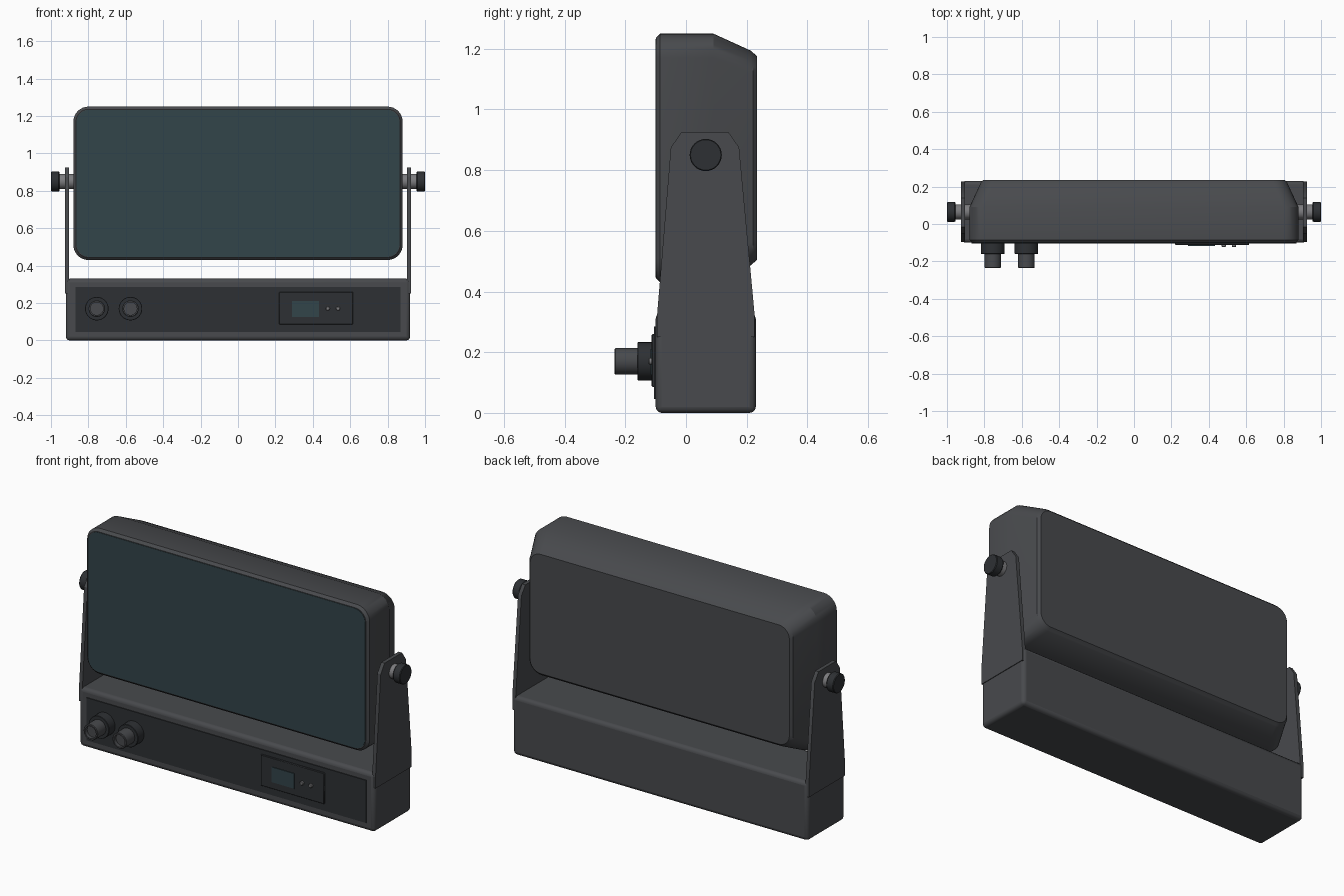
import bpy, bmesh, math
from mathutils import Matrix

if "Cube" in bpy.data.objects:
    bpy.data.objects.remove(bpy.data.objects["Cube"])


def material(name, rgb):
    m = bpy.data.materials.new(name)
    m.diffuse_color = (*rgb, 1)
    m.use_nodes = True
    m.node_tree.nodes["Principled BSDF"].inputs["Base Color"].default_value = m.diffuse_color
    return m


BODY = material("body_grey", (0.065, 0.068, 0.074))
DARK = material("dark_panel", (0.027, 0.03, 0.034))
GLASS = material("dark_glass", (0.032, 0.058, 0.068))
METAL = material("metal", (0.2, 0.2, 0.21))


def finish(name, bm, mat, bevel=0, segments=2, smooth=True):
    bmesh.ops.recalc_face_normals(bm, faces=bm.faces)
    me = bpy.data.meshes.new(name)
    bm.to_mesh(me)
    bm.free()
    ob = bpy.data.objects.new(name, me)
    bpy.context.collection.objects.link(ob)
    me.materials.append(mat)
    if bevel:
        b = ob.modifiers.new("bevel", 'BEVEL')
        b.width, b.segments = bevel, segments
        b.limit_method, b.angle_limit = 'ANGLE', math.radians(40)
    if smooth:
        bpy.ops.object.select_all(action='DESELECT')
        ob.select_set(True)
        bpy.context.view_layer.objects.active = ob
        bpy.ops.object.shade_smooth_by_angle(angle=math.radians(30))
    return ob


def box(name, x, y, z, mat, bevel=0, segments=2):
    bm = bmesh.new()
    bmesh.ops.create_cube(bm, size=1)
    for v in bm.verts:
        for i, (a, b) in enumerate((x, y, z)):
            v.co[i] = (a + b) / 2 + v.co[i] * (b - a)
    return finish(name, bm, mat, bevel, segments)


def loft(name, loops, mat):
    """Bridge equal-length vertex loops and cap both ends."""
    bm = bmesh.new()
    rings = [[bm.verts.new(p) for p in loop] for loop in loops]
    n = len(rings[0])
    for a, b in zip(rings, rings[1:]):
        for i in range(n):
            bm.faces.new((a[i], a[(i + 1) % n], b[(i + 1) % n], b[i]))
    bm.faces.new(rings[0])
    bm.faces.new(rings[-1])
    return finish(name, bm, mat)


def rounded_rect(y, hx, hz, r, cz=0.84, n=8):
    pts = []
    for q, (sx, sz) in enumerate(((1, 1), (-1, 1), (-1, -1), (1, -1))):
        for k in range(n + 1):
            a = math.pi / 2 * (q + k / n)
            pts.append((sx * (hx - r) + r * math.cos(a), y,
                        cz + sz * (hz - r) + r * math.sin(a)))
    return pts


def turned(name, profile, axis, centre, mat, n=32):
    """Stack circles given as (position, radius) along the x or y axis."""
    cs = [(math.cos(2 * math.pi * k / n), math.sin(2 * math.pi * k / n)) for k in range(n)]
    if axis == 'x':
        loops = [[(p, centre[0] + r * c, centre[1] + r * s) for c, s in cs] for p, r in profile]
    else:
        loops = [[(centre[0] + r * c, p, centre[1] + r * s) for c, s in cs] for p, r in profile]
    return loft(name, loops, mat)


# Base housing with front control panel
box("base", (-0.92, 0.92), (-0.1, 0.23), (0, 0.33), BODY, 0.02, 3)
box("front_panel", (-0.87, 0.87), (-0.105, -0.09), (0.045, 0.285), DARK)
box("display_plate", (0.22, 0.615), (-0.113, -0.1), (0.085, 0.26), DARK, 0.003, 1)
box("display_screen", (0.29, 0.432), (-0.117, -0.11), (0.125, 0.21), GLASS)
for i, x in enumerate((0.48, 0.535)):
    turned(f"button_{i + 1}", [(-0.11, 0.011), (-0.121, 0.011), (-0.124, 0.008)],
           'y', (x, 0.17), METAL, 16)

# Cable connectors: flange and hollow barrel
for i, x in enumerate((-0.755, -0.575)):
    turned(f"connector_flange_{i + 1}", [(-0.1, 0.063), (-0.158, 0.063), (-0.16, 0.061)],
           'y', (x, 0.17), DARK)
    turned(f"connector_barrel_{i + 1}",
           [(-0.15, 0.044), (-0.232, 0.044), (-0.235, 0.041), (-0.235, 0.034), (-0.215, 0.034)],
           'y', (x, 0.17), BODY)

# Lamp head: rounded shell tapering at the back, with glass in front
loft("lamp_head", [rounded_rect(-0.099, 0.866, 0.396, 0.066),
                   rounded_rect(-0.085, 0.88, 0.41, 0.08),
                   rounded_rect(0.09, 0.88, 0.41, 0.08),
                   rounded_rect(0.215, 0.822, 0.353, 0.075),
                   rounded_rect(0.22, 0.822, 0.348, 0.075),
                   rounded_rect(0.234, 0.808, 0.336, 0.066)], BODY)
loft("front_glass", [rounded_rect(-0.095, 0.863, 0.393, 0.066),
                     rounded_rect(-0.101, 0.863, 0.393, 0.066)], GLASS)

# Side brackets with pivots and knobs
PROFILE = [(-0.095, 0.25), (-0.095, 0.325), (-0.05, 0.875), (-0.015, 0.925),
           (0.14, 0.925), (0.175, 0.875), (0.226, 0.325), (0.226, 0.25)]
for s, side in ((-1, "left"), (1, "right")):
    loft(f"bracket_{side}", [[(s * x, y, z) for y, z in PROFILE] for x in (0.903, 0.924)], BODY)
    turned(f"pivot_{side}", [(s * 0.86, 0.04), (s * 0.96, 0.04)], 'x', (0.065, 0.85), METAL)
    turned(f"knob_{side}", [(s * 0.955, 0.05), (s * 0.959, 0.053), (s * 0.996, 0.053), (s, 0.05)],
           'x', (0.065, 0.85), DARK)
